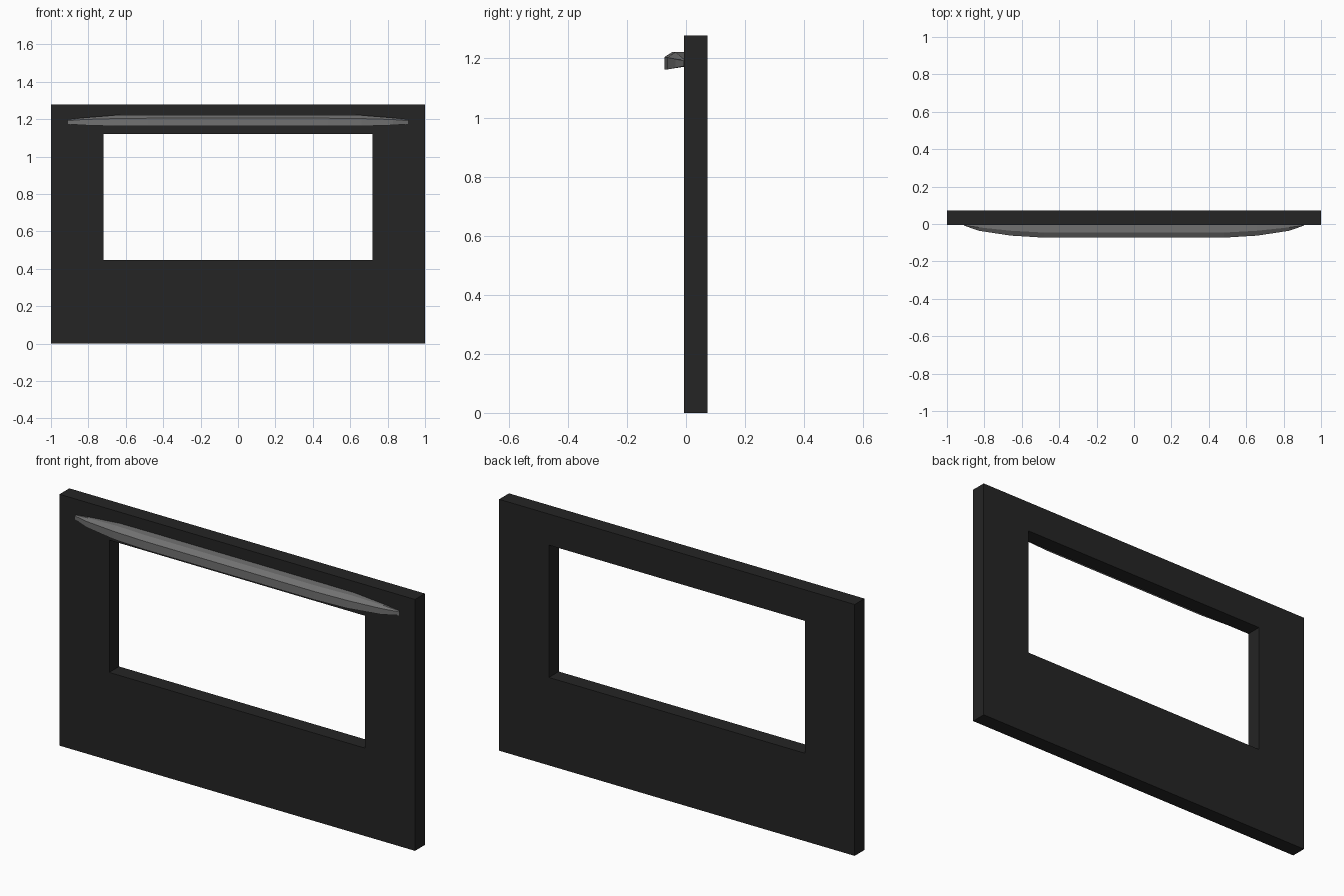
import bpy, bmesh

if "Cube" in bpy.data.objects:
    bpy.data.objects.remove(bpy.data.objects["Cube"])


def material(name, value):
    m = bpy.data.materials.new(name)
    m.diffuse_color = (value, value, value, 1)
    m.use_nodes = True
    m.node_tree.nodes["Principled BSDF"].inputs["Base Color"].default_value = m.diffuse_color
    return m


def finish(name, bm, mat):
    bmesh.ops.recalc_face_normals(bm, faces=bm.faces)
    mesh = bpy.data.meshes.new(name)
    bm.to_mesh(mesh)
    bm.free()
    mesh.materials.append(mat)
    obj = bpy.data.objects.new(name, mesh)
    bpy.context.collection.objects.link(obj)
    return obj


black = material("black enamel", 0.018)
grey = material("grey metal", 0.165)

FRONT, BACK = -0.006, 0.073


# Door panel: rectangular ring around the window, extruded to thickness
def rect(bm, x, z0, z1):
    return [bm.verts.new(p) for p in
            ((-x, FRONT, z0), (x, FRONT, z0), (x, FRONT, z1), (-x, FRONT, z1))]


bm = bmesh.new()
outer = rect(bm, 1.0, 0.0, 1.278)
inner = rect(bm, 0.72, 0.447, 1.12)
ring = []
for i in range(4):
    j = (i + 1) % 4
    ring.append(bm.faces.new((outer[i], outer[j], inner[j], inner[i])))
ext = bmesh.ops.extrude_face_region(bm, geom=ring, use_keep_orig=True)
moved = [v for v in ext["geom"] if isinstance(v, bmesh.types.BMVert)]
bmesh.ops.translate(bm, verts=moved, vec=(0, BACK - FRONT, 0))
finish("door_panel", bm, black)

# Handle: chamfered section lofted along x, tapering into the door at both ends
# x, front y, chamfer y, bottom z, front top z, top z
half = [
    (0.48, -0.073, -0.046, 1.163, 1.205, 1.222),
    (0.66, -0.062, -0.036, 1.163, 1.203, 1.221),
    (0.83, -0.036, -0.018, 1.168, 1.198, 1.207),
    (0.91, -0.008, -0.007, 1.174, 1.192, 1.197),
]
stations = [(-s[0],) + s[1:] for s in reversed(half)] + half
bm = bmesh.new()
loops = []
for x, yf, yc, zb, zf, zt in stations:
    section = ((FRONT, max(zb, 1.172)), (yf, zb), (yf, zf), (yc, zt), (FRONT, zt))
    loops.append([bm.verts.new((x, y, z)) for y, z in section])
for a, b in zip(loops, loops[1:]):
    for i in range(5):
        j = (i + 1) % 5
        bm.faces.new((a[i], a[j], b[j], b[i]))
bm.faces.new(loops[0])
bm.faces.new(loops[-1])
finish("door_handle", bm, grey)
